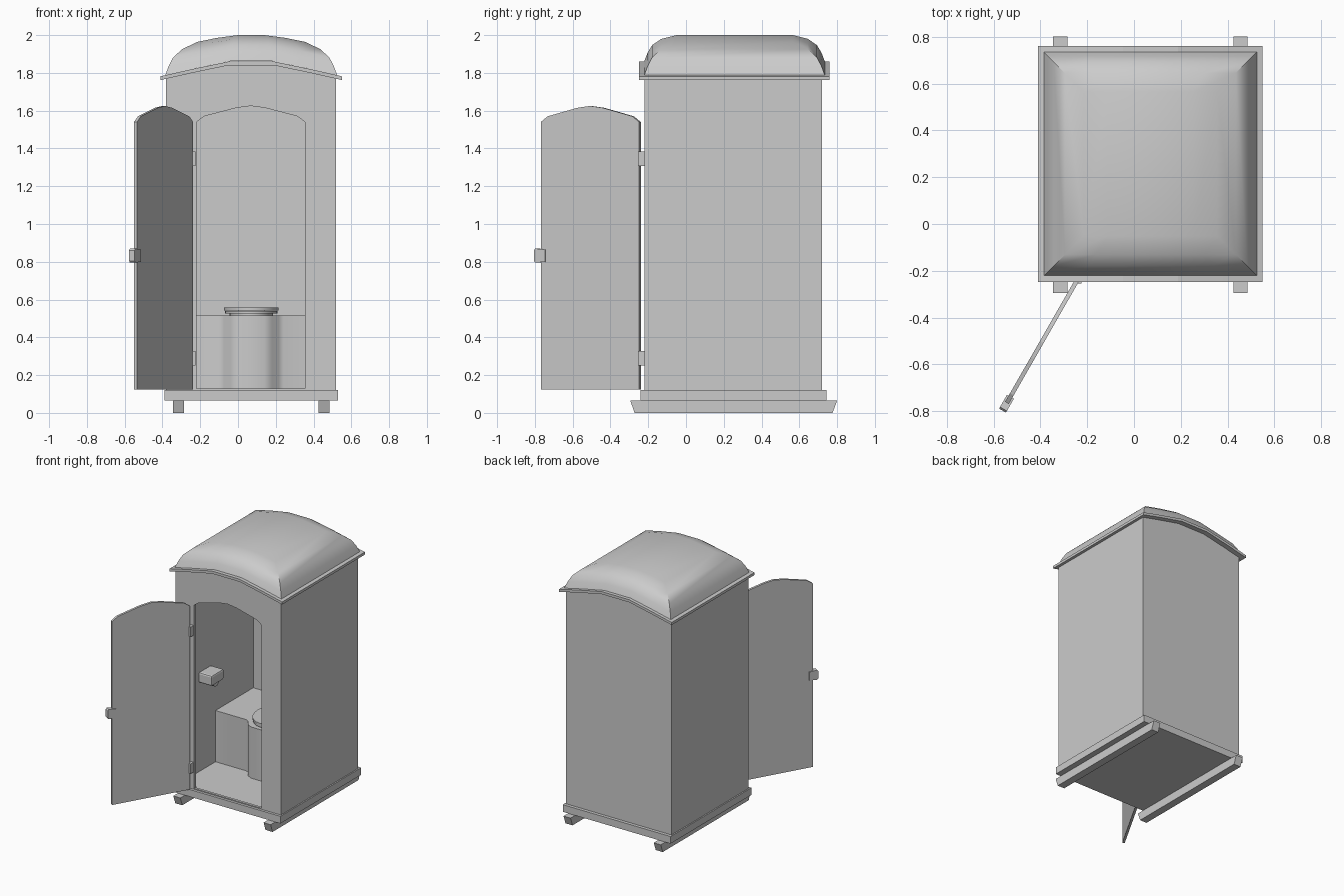
import bpy, bmesh, math
from mathutils import Vector

old = bpy.data.objects.get("Cube")
if old:
    bpy.data.objects.remove(old, do_unlink=True)

GREY = (0.6, 0.6, 0.6, 1)
mat = bpy.data.materials.new("plain grey")
mat.use_nodes = True
mat.diffuse_color = GREY
mat.node_tree.nodes["Principled BSDF"].inputs["Base Color"].default_value = GREY

CX = 0.07                      # cabin centre line
LEFT, RIGHT = -0.38, 0.52      # cabin walls
FRONT, BACK = -0.22, 0.72


def finish(name, bm, smooth=None):
    bmesh.ops.recalc_face_normals(bm, faces=bm.faces[:])
    mesh = bpy.data.meshes.new(name)
    bm.to_mesh(mesh)
    bm.free()
    mesh.materials.append(mat)
    ob = bpy.data.objects.new(name, mesh)
    bpy.context.collection.objects.link(ob)
    if smooth:
        bpy.ops.object.select_all(action='DESELECT')
        ob.select_set(True)
        bpy.context.view_layer.objects.active = ob
        bpy.ops.object.shade_smooth_by_angle(angle=math.radians(smooth))
    return ob


def prism(name, outline, place, depth, smooth=None):
    """Extrude a 2D outline, placed in space by a function, along depth."""
    bm = bmesh.new()
    face = bm.faces.new([bm.verts.new(place(a, b)) for a, b in outline])
    ext = bmesh.ops.extrude_face_region(bm, geom=[face])
    moved = [g for g in ext["geom"] if isinstance(g, bmesh.types.BMVert)]
    bmesh.ops.translate(bm, verts=moved, vec=Vector(depth))
    return finish(name, bm, smooth)


def box(name, x0, x1, y0, y1, z0, z1, bevel=0):
    ob = prism(name, [(x0, y0), (x1, y0), (x1, y1), (x0, y1)],
               lambda a, b: (a, b, z0), (0, 0, z1 - z0))
    if bevel:
        mod = ob.modifiers.new("soft edges", 'BEVEL')
        mod.width, mod.segments = bevel, 2
    return ob


def roof_z(x):
    """Height of the gently arched eaves at x."""
    pts = [(0, 1.862), (0.11, 1.862), (0.29, 1.825), (0.48, 1.782)]
    u = min(abs(x - CX), 0.48)
    for (a, za), (b, zb) in zip(pts, pts[1:]):
        if u <= b:
            return za + (zb - za) * (u - a) / (b - a)
    return pts[-1][1]


STEPS = (-1, -0.64, -0.245, 0.245, 0.64, 1)


def eaves(half, drop=0):
    return [(CX + half * s, roof_z(CX + half * s) - drop) for s in STEPS]


def door_arch(x0, x1):
    """Arched top of the door and of its opening, from x0 to x1."""
    shape = [(0, 1.54), (0.07, 1.57), (0.37, 1.615), (0.5, 1.625),
             (0.63, 1.615), (0.93, 1.57), (1, 1.54)]
    return [(x0 + (x1 - x0) * t, z) for t, z in shape]


# Skids and floor
for side, x in (("right", -0.315), ("left", 0.455)):
    prism(side + "_skid", [(-0.272, 0), (0.776, 0), (0.8, 0.065), (-0.295, 0.065)],
          lambda a, b: (x - 0.03, a, b), (0.06, 0, 0))
box("floor", -0.39, 0.53, -0.24, 0.745, 0.065, 0.12)

# Cabin walls
T = 0.02
box("right_wall", LEFT, LEFT + T, FRONT, BACK, 0.12, 1.775)
box("left_wall", RIGHT - T, RIGHT, FRONT, BACK, 0.12, 1.775)
gable = eaves(0.45, 0.015)
prism("back_wall", [(RIGHT, 0.12), (LEFT, 0.12)] + gable,
      lambda a, b: (a, BACK, b), (0, -T, 0))
opening = door_arch(-0.22, 0.355)
prism("front_wall", [(-0.22, 0.12), (LEFT, 0.12)] + gable
      + [(RIGHT, 0.12), (0.355, 0.12)] + opening[::-1],
      lambda a, b: (a, FRONT, b), (0, T, 0))
box("threshold", -0.22, 0.355, FRONT, FRONT + T, 0.12, 0.128)

# Roof rim: arched slab overhanging the walls
prism("roof_rim", eaves(0.48) + eaves(0.48, 0.02)[::-1],
      lambda a, b: (a, -0.248, b), (0, 1.008, 0))

# Domed roof: shrinking rings that follow the arch of the eaves
bm = bmesh.new()
rings = []
for inset, rise in ((0, 0), (0.018, 0.045), (0.042, 0.085), (0.09, 0.118), (0.17, 0.138)):
    a, b = 0.455 - inset, 0.478 - inset
    row = [(CX + a * s, roof_z(CX + a * s) + rise) for s in STEPS]
    near = [bm.verts.new((x, 0.257 - b, z)) for x, z in row]
    far = [bm.verts.new((x, 0.257 + b, z)) for x, z in row]
    rings.append((near, far))
for (n0, f0), (n1, f1) in zip(rings, rings[1:]):
    loop0, loop1 = n0 + f0[::-1], n1 + f1[::-1]
    for i in range(len(loop0)):
        j = (i + 1) % len(loop0)
        bm.faces.new((loop0[i], loop0[j], loop1[j], loop1[i]))
near, far = rings[-1]
for i in range(len(near) - 1):
    bm.faces.new((near[i], near[i + 1], far[i + 1], far[i]))
finish("roof_dome", bm, 42)

# Open door, swung out on its hinges
hinge = Vector((-0.237, -0.248, 0))
along = (Vector((-0.537, -0.772, 0)) - hinge).normalized()
across = Vector((along.y, -along.x, 0))


def on_door(a, b):
    return hinge + along * a + Vector((0, 0, b))


prism("door", [(0, 0.125)] + door_arch(0, 0.6) + [(0.6, 0.125)],
      on_door, across * 0.018)
prism("door_handle", [(0.57, 0.8), (0.57, 0.865), (0.63, 0.87), (0.638, 0.86),
                      (0.638, 0.805), (0.63, 0.795)],
      lambda a, b: on_door(a, b) - across * 0.008, across * 0.034)
for place, z in (("lower", 0.29), ("upper", 1.345)):
    box(place + "_hinge", -0.25, -0.225, -0.255, FRONT, z - 0.038, z + 0.038)

# Tank bench with a rounded bulge in its front
bulge = [(CX + s * u, y) for s, row in (
    (-1, [(0.43, 0.24), (0.17, 0.24), (0.145, 0.228), (0.11, 0.18), (0.07, 0.16)]),
    (1, [(0.07, 0.16), (0.11, 0.18), (0.145, 0.228), (0.17, 0.24), (0.43, 0.24)]))
    for u, y in row]
bench = prism("tank_bench", bulge + [(RIGHT - T, BACK - T), (LEFT + T, BACK - T)],
              lambda a, b: (a, b, 0.12), (0, 0, 0.395), 40)


# Seat and lid
def oval(name, rx, ry, z0, z1):
    ring = [(CX + rx * math.cos(k * math.tau / 24), 0.35 + ry * math.sin(k * math.tau / 24))
            for k in range(24)]
    prism(name, ring, lambda a, b: (a, b, z0), (0, 0, z1 - z0), 30)


oval("seat_base", 0.115, 0.15, 0.515, 0.527)
oval("seat", 0.14, 0.175, 0.525, 0.54)
oval("seat_lid", 0.145, 0.18, 0.542, 0.557)
box("seat_hinge", 0.0, 0.14, 0.51, 0.55, 0.515, 0.55)

# Paper dispenser on the side wall
box("paper_dispenser", LEFT + T, -0.245, 0.03, 0.18, 0.81, 0.89, 0.012)
roll = [(0.105 + 0.035 * math.cos(k * math.tau / 16), 0.815 + 0.035 * math.sin(k * math.tau / 16))
        for k in range(16)]
prism("paper_roll", roll, lambda a, b: (-0.345, a, b), (0.085, 0, 0), 30)
